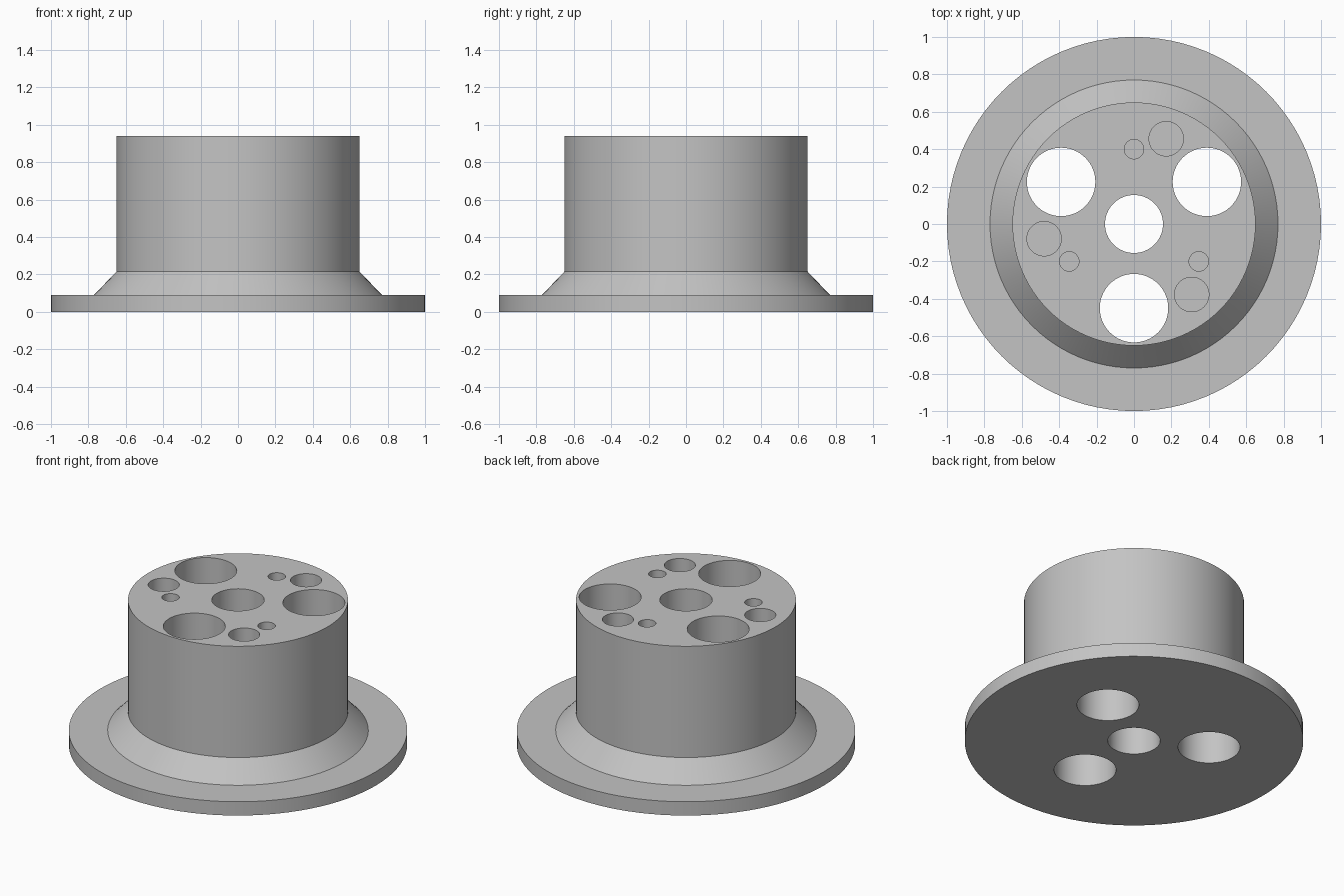
import bpy
import bmesh
from math import radians, cos, sin
from mathutils import Matrix, Vector

cube = bpy.data.objects.get("Cube")
if cube:
    bpy.data.objects.remove(cube, do_unlink=True)

SEGMENTS = 96
HEIGHT = 0.94

grey = bpy.data.materials.new("plain_grey")
grey.use_nodes = True
colour = (0.55, 0.55, 0.55, 1)
grey.diffuse_color = colour
grey.node_tree.nodes["Principled BSDF"].inputs["Base Color"].default_value = colour


def make_object(name, bm):
    mesh = bpy.data.meshes.new(name)
    bmesh.ops.recalc_face_normals(bm, faces=bm.faces)
    bm.to_mesh(mesh)
    bm.free()
    mesh.materials.append(grey)
    obj = bpy.data.objects.new(name, mesh)
    bpy.context.collection.objects.link(obj)
    return obj


def add_hole(bm, radius, distance, angle, bottom):
    """Cutter cylinder from the given bottom height up through the top."""
    top = HEIGHT + 0.1
    centre = Vector((distance * cos(radians(angle)),
                     distance * sin(radians(angle)), (top + bottom) / 2))
    bmesh.ops.create_cone(bm, cap_ends=True, segments=64, radius1=radius,
                          radius2=radius, depth=top - bottom,
                          matrix=Matrix.Translation(centre))


# Flanged hub: one profile of (radius, height) lofted around z
profile = [(1, 0), (1, 0.09), (0.77, 0.09), (0.65, 0.215), (0.65, HEIGHT)]
bm = bmesh.new()
rings = []
for radius, z in profile:
    ring = bmesh.ops.create_circle(bm, segments=SEGMENTS, radius=radius,
                                   matrix=Matrix.Translation((0, 0, z)))
    rings.append(ring["verts"])
for low, high in zip(rings, rings[1:]):
    for i in range(SEGMENTS):
        j = (i + 1) % SEGMENTS
        bm.faces.new((low[i], low[j], high[j], high[i]))
bm.faces.new(rings[0])
bm.faces.new(rings[-1])
hub = make_object("flanged_hub", bm)

# Holes: central bore, then three sets repeated around the axis
bm = bmesh.new()
add_hole(bm, 0.155, 0, 0, -0.1)
for turn in (0, 120, 240):
    add_hole(bm, 0.183, 0.45, 30 + turn, -0.1)       # large through hole
    add_hole(bm, 0.092, 0.487, 69.3 + turn, 0.5)     # blind hole
    add_hole(bm, 0.052, 0.4, 90 + turn, 0.6)         # small blind hole
cutter = make_object("hole_cutter", bm)
cutter.hide_render = True

# Cut the holes and shade the round walls smooth
cut = hub.modifiers.new("holes", "BOOLEAN")
cut.operation = "DIFFERENCE"
cut.solver = "EXACT"
cut.object = cutter
bpy.ops.object.select_all(action="DESELECT")
bpy.context.view_layer.objects.active = hub
hub.select_set(True)
bpy.ops.object.modifier_apply(modifier=cut.name)
bpy.data.objects.remove(cutter, do_unlink=True)
bpy.ops.object.shade_smooth_by_angle(angle=radians(30))
